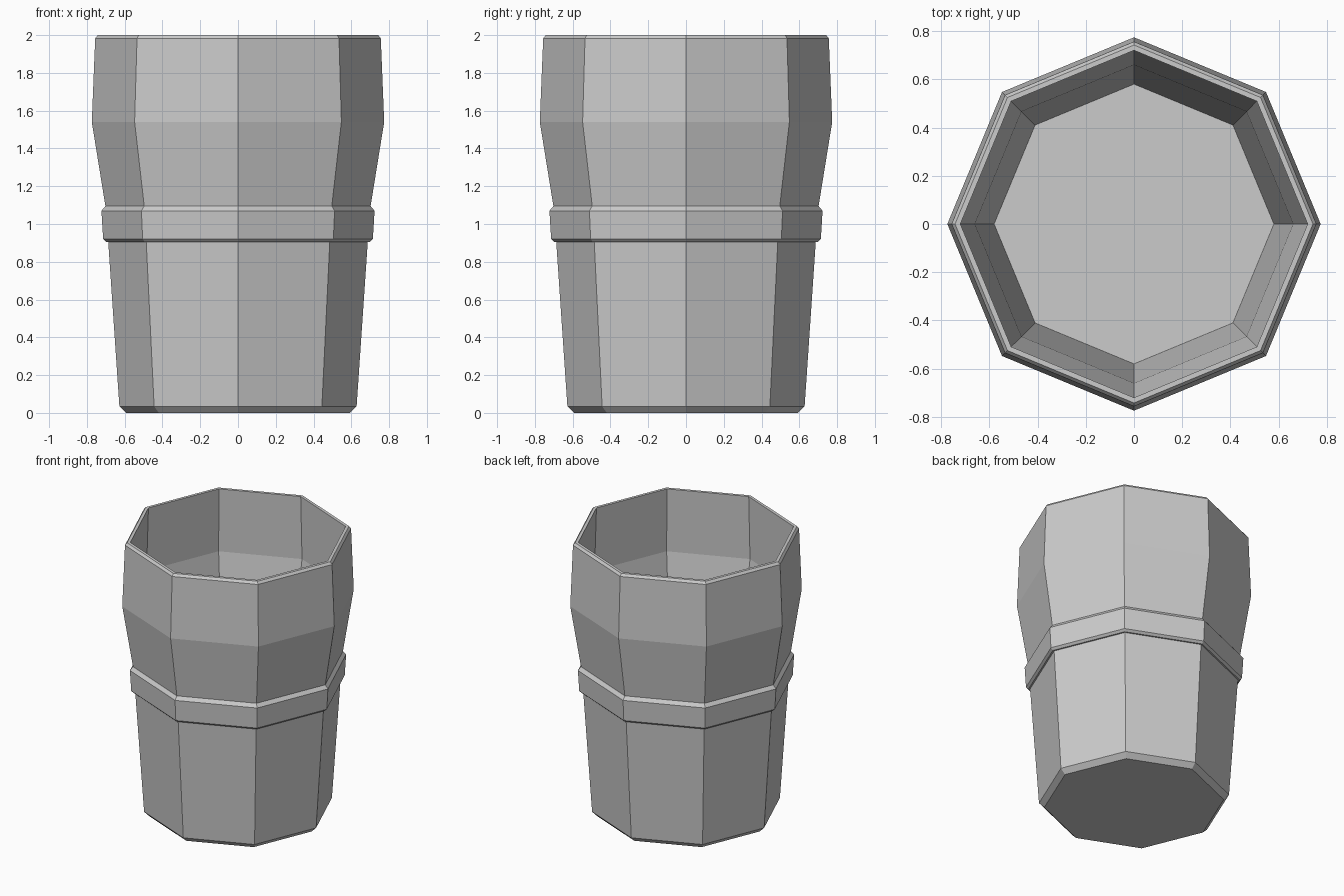
import bpy
import bmesh
from math import cos, sin, tau

cube = bpy.data.objects.get("Cube")
if cube:
    bpy.data.objects.remove(cube, do_unlink=True)

SIDES = 8

# One plain grey for the whole cup
grey = bpy.data.materials.new("plain_grey")
grey.use_nodes = True
grey.diffuse_color = (0.6, 0.6, 0.6, 1)
grey.node_tree.nodes["Principled BSDF"].inputs["Base Color"].default_value = (0.6, 0.6, 0.6, 1)


def lathe(name, profile):
    """Turn (radius, height) points into a flat-faced octagonal solid, capped at both ends."""
    bm = bmesh.new()
    rings = [[bm.verts.new((r * cos(tau * i / SIDES), r * sin(tau * i / SIDES), z))
              for i in range(SIDES)] for r, z in profile]
    for low, high in zip(rings, rings[1:]):
        for i in range(SIDES):
            j = (i + 1) % SIDES
            bm.faces.new((low[i], low[j], high[j], high[i]))
    bm.faces.new(rings[0][::-1])
    bm.faces.new(rings[-1])
    mesh = bpy.data.meshes.new(name)
    bm.to_mesh(mesh)
    bm.free()
    mesh.materials.append(grey)
    obj = bpy.data.objects.new(name, mesh)
    bpy.context.collection.objects.link(obj)
    return obj


# Outside wall with raised belt, going up from the base
outside = [(0.593, 0), (0.628, 0.035), (0.687, 0.905),
           (0.698, 0.905), (0.714, 0.92), (0.723, 1.07), (0.702, 1.095),
           (0.774, 1.54), (0.756, 1.983), (0.742, 2.0)]
# Inside wall, going down from the rim to the floor
inside = [(0.72, 2.0), (0.735, 1.54), (0.66, 1.09), (0.58, 0.05)]

lathe("cup", outside + inside)
